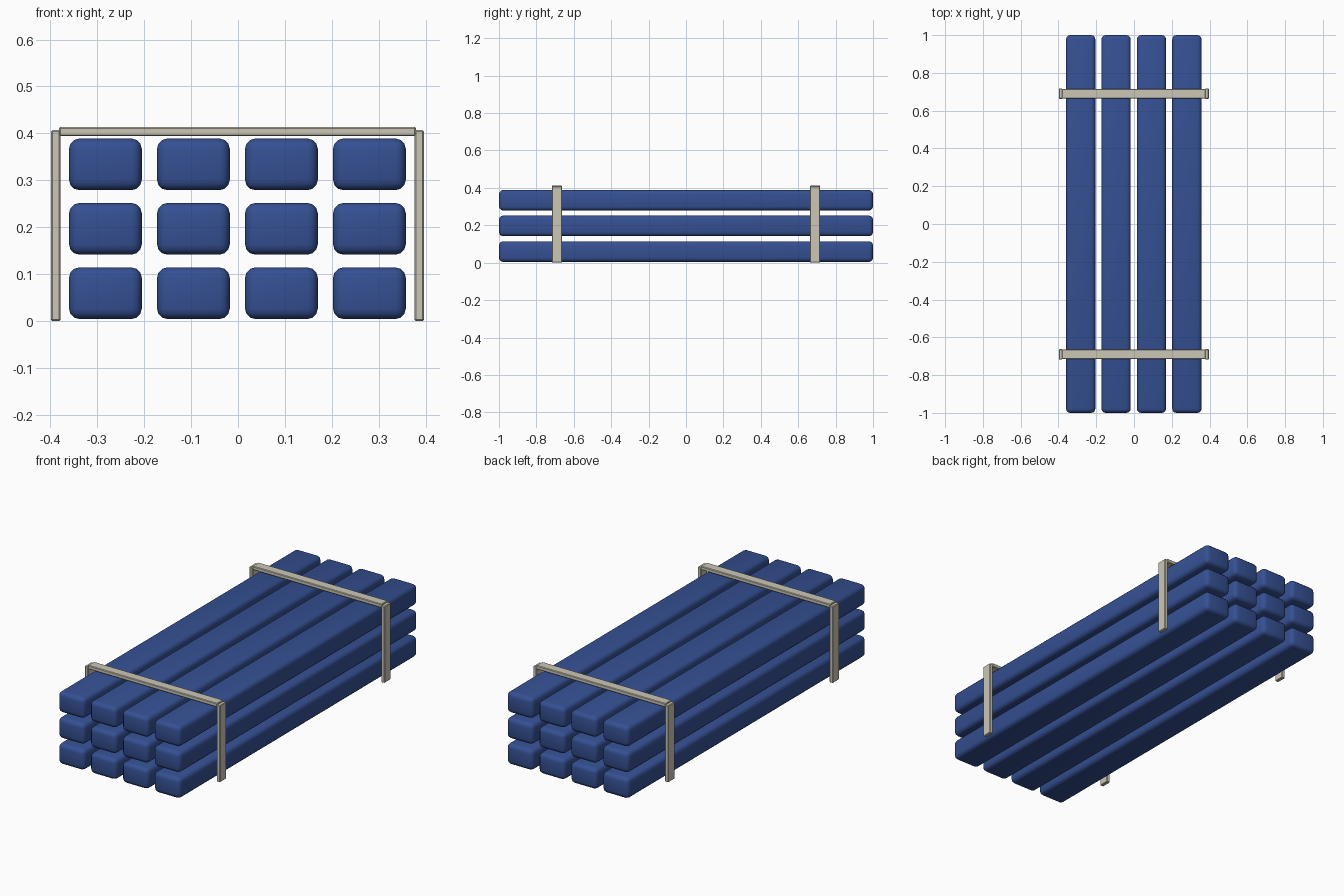
import bpy

if "Cube" in bpy.data.objects:
    bpy.data.objects.remove(bpy.data.objects["Cube"])


def material(name, rgb):
    m = bpy.data.materials.new(name)
    m.diffuse_color = (*rgb, 1)
    m.use_nodes = True
    m.node_tree.nodes["Principled BSDF"].inputs["Base Color"].default_value = m.diffuse_color
    return m


BLUE = material("blue paint", (0.035, 0.08, 0.29))
BEIGE = material("beige strap", (0.60, 0.57, 0.47))


def rounded_box(name, centre, size, bevel, segments, mat):
    bpy.ops.mesh.primitive_cube_add(size=1, location=centre)
    ob = bpy.context.object
    ob.name = name
    ob.scale = size
    bpy.ops.object.transform_apply(location=False, rotation=False, scale=True)
    mod = ob.modifiers.new("rounded edges", 'BEVEL')
    mod.width = bevel
    mod.segments = segments
    bpy.ops.object.modifier_apply(modifier=mod.name)
    ob.data.materials.append(mat)
    bpy.ops.object.shade_smooth_by_angle(angle=0.6)
    return ob


# Stack of beams: three layers of four
for row in range(3):
    for col in range(4):
        rounded_box(f"beam_{row + 1}_{col + 1}",
                    (-0.2825 + 0.1875 * col, 0, 0.0595 + 0.1373 * row),
                    (0.155, 2.0, 0.11), 0.022, 3, BLUE)

# Two straps, each a top band and two side bands
for label, y in (("front", -0.69), ("back", 0.69)):
    rounded_box(f"{label}_strap_top", (-0.001, y, 0.404),
                (0.76, 0.052, 0.02), 0.003, 1, BEIGE)
    for side, x in (("left", -0.388), ("right", 0.386)):
        rounded_box(f"{label}_strap_{side}", (x, y, 0.2035),
                    (0.02, 0.054, 0.407), 0.003, 1, BEIGE)
